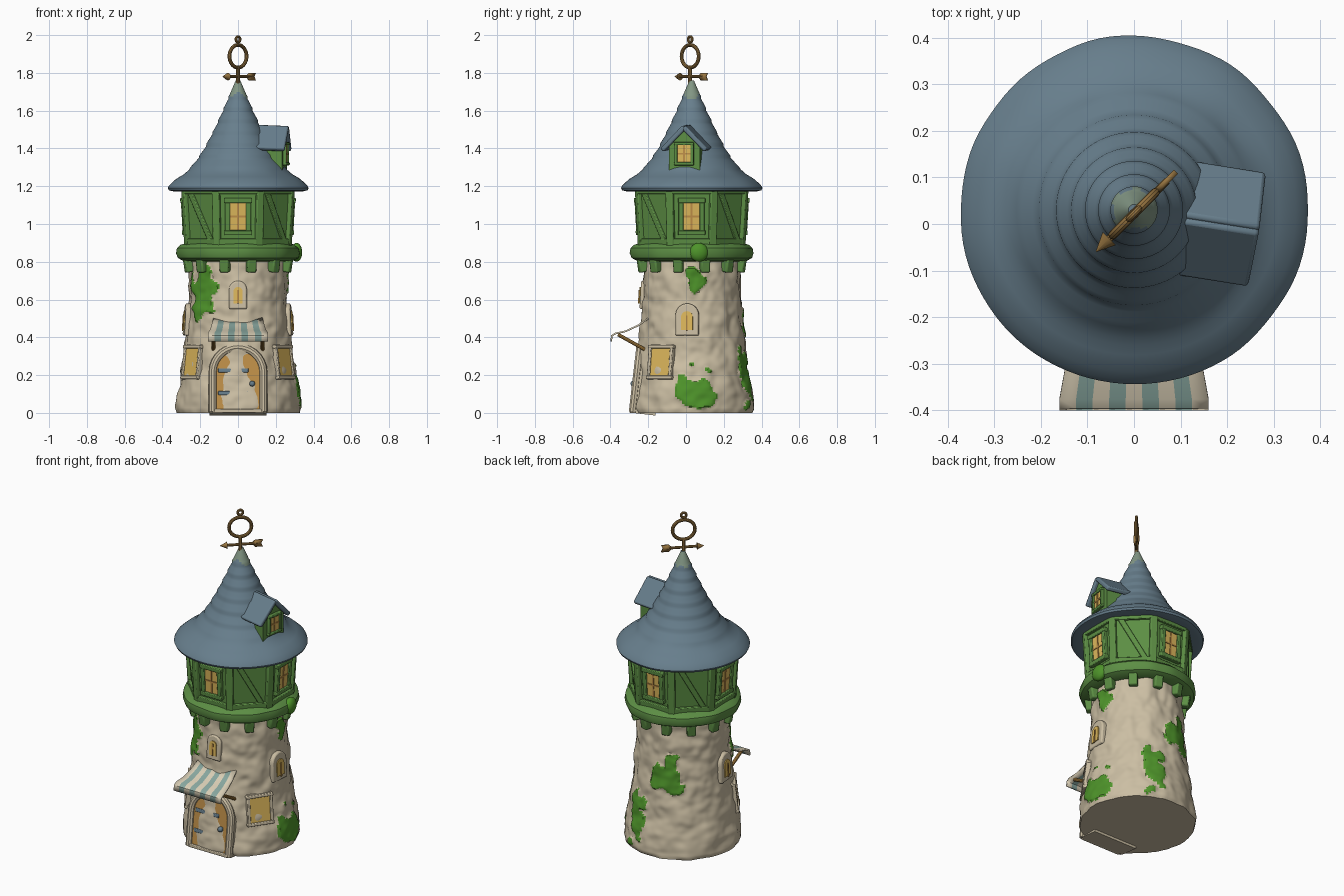
import bpy, bmesh, math
from mathutils import Matrix, Vector, noise

if "Cube" in bpy.data.objects:
    bpy.data.objects.remove(bpy.data.objects["Cube"])

CY = 0.03                                   # tower axis sits slightly behind the origin
R = math.radians

def material(name, rgb):
    m = bpy.data.materials.new(name)
    lin = [((c / 255 + 0.055) / 1.055) ** 2.4 for c in rgb]
    m.diffuse_color = (*lin, 1)
    m.use_nodes = True
    m.node_tree.nodes["Principled BSDF"].inputs["Base Color"].default_value = m.diffuse_color
    return m

STONE = material("stone", (203, 190, 163))
SLATE = material("slate_blue", (103, 126, 140))
GREEN = material("painted_green", (92, 142, 68))
MOSS = material("moss_green", (78, 148, 42))
PANE = material("window_yellow", (222, 184, 92))
WOOD = material("door_wood", (190, 143, 72))
BRONZE = material("bronze", (150, 116, 64))
TEAL = material("awning_teal", (137, 168, 160))
CREAM = material("awning_cream", (218, 207, 182))
TIP = material("tip_grey_green", (130, 150, 132))

def place(a):
    """Frame around the tower axis: a = 0 faces front, 90 faces +x, outward is local -y."""
    return Matrix.Translation((0, CY, 0)) @ Matrix.Rotation(R(a), 4, 'Z')

def finish(name, bm, *mats, bevel=0):
    bmesh.ops.recalc_face_normals(bm, faces=bm.faces)
    me = bpy.data.meshes.new(name)
    bm.to_mesh(me)
    bm.free()
    for m in mats:
        me.materials.append(m)
    ob = bpy.data.objects.new(name, me)
    bpy.context.collection.objects.link(ob)
    if bevel:
        b = ob.modifiers.new("soft_edges", 'BEVEL')
        b.width, b.segments = bevel, 2
    return ob

def block(name, a, x, r, z, w, d, h, mat, tilt=0, roll=0, bevel=0.004):
    bm = bmesh.new()
    bmesh.ops.create_cube(bm, size=1)
    bm.transform(place(a) @ Matrix.Translation((x, -r, z)) @ Matrix.Rotation(tilt, 4, 'X')
                 @ Matrix.Rotation(roll, 4, 'Y') @ Matrix.Diagonal((w, d, h, 1)))
    return finish(name, bm, mat, bevel=bevel)

def prism(name, a, pts, r, z, depth, mat, tilt=0, bevel=0):
    bm = bmesh.new()
    f = bm.faces.new([bm.verts.new((x, 0, h)) for x, h in pts])
    ext = bmesh.ops.extrude_face_region(bm, geom=[f])
    bmesh.ops.translate(bm, vec=(0, depth, 0),
                        verts=[g for g in ext["geom"] if isinstance(g, bmesh.types.BMVert)])
    bm.transform(place(a) @ Matrix.Translation((0, -r, z)) @ Matrix.Rotation(tilt, 4, 'X'))
    return finish(name, bm, mat, bevel=bevel)

def arch(w, h, n=14):
    top = [(-w * math.cos(math.pi * i / n), h - w + w * math.sin(math.pi * i / n)) for i in range(n + 1)]
    return [(-w, 0)] + top + [(w, 0)]

def tube(name, pts, rad, mat, matrix=Matrix(), cyclic=False):
    cu = bpy.data.curves.new(name, 'CURVE')
    cu.dimensions, cu.bevel_depth, cu.bevel_resolution, cu.use_fill_caps = '3D', rad, 3, True
    sp = cu.splines.new('POLY')
    sp.points.add(len(pts) - 1)
    for p, co in zip(sp.points, pts):
        p.co = (*(matrix @ Vector(co)), 1)
    sp.use_cyclic_u = cyclic
    cu.materials.append(mat)
    ob = bpy.data.objects.new(name, cu)
    bpy.context.collection.objects.link(ob)
    bpy.ops.object.select_all(action='DESELECT')
    ob.select_set(True)
    bpy.context.view_layer.objects.active = ob
    bpy.ops.object.convert(target='MESH')

def lathe(name, prof, n, mats, shape=None, rule=None, turn=0):
    """Revolve (r, z) points; shape(a, r, z) adjusts the radius, rule(a, z) picks the material."""
    bm = bmesh.new()
    rings = []
    for r, z in prof:
        ring = []
        for i in range(n):
            a = 360 * i / n + turn
            q = r + (shape(a, r, z) if shape else 0)
            ring.append(bm.verts.new((q * math.sin(R(a)), CY - q * math.cos(R(a)), z)))
        rings.append(ring)
    for k in range(len(rings) - 1):
        for i in range(n):
            f = bm.faces.new([rings[k][i], rings[k][(i + 1) % n], rings[k + 1][(i + 1) % n], rings[k + 1][i]])
            if rule:
                f.material_index = rule(360 * (i + 0.5) / n, (prof[k][1] + prof[k + 1][1]) / 2)
    bm.faces.new(rings[0])
    bm.faces.new(rings[-1])
    return finish(name, bm, *mats)

def wobble(a, z, f):
    return noise.noise(Vector((math.sin(R(a)) * f, math.cos(R(a)) * f, z * f * 3.5)))

# Stone tower with moss patches (angle, height, half angle, half height)
STEPS = [(0, .322), (.02, .328), (.1, .322), (.2, .303), (.3, .291), (.45, .273), (.6, .260), (.83, .254)]
PATCHES = [(-46, .65, 20, .14), (95, .11, 17, .12), (94, .71, 11, .08), (157, .2, 13, .16), (197, .48, 19, .13)]

def wall_radius(z):
    for (z0, r0), (z1, r1) in zip(STEPS, STEPS[1:]):
        if z <= z1:
            return r0 + (r1 - r0) * (z - z0) / (z1 - z0)
    return STEPS[-1][1]

def mossy(a, z):
    for pa, pz, wa, wz in PATCHES:
        da = (a - pa + 180) % 360 - 180
        if (da / wa) ** 2 + ((z - pz) / wz) ** 2 < 0.9 + 1.5 * wobble(a, z, 4.5):
            return 1
    return 0

lathe("stone_tower", [(wall_radius(.83 * i / 90), .83 * i / 90) for i in range(91)], 160, (STONE, MOSS),
      lambda a, r, z: .012 * wobble(a, z, 3.2) + .005 * wobble(a, z, 7) + .008 * mossy(a, z), mossy)

# Door, its stone arch and hinges
LEAN = -.115
prism("door_surround", 0, arch(.15, .36), .312, 0, .12, STONE, LEAN)
prism("door", 0, arch(.116, .335), .318, .015, .03, WOOD, LEAN)
tube("door_arch", [(x, 0, z) for x, z in arch(.134, .345)], .022, STONE,
     place(0) @ Matrix.Translation((0, -.312, .004)) @ Matrix.Rotation(LEAN, 4, 'X'))
for z in (.105, .225):
    block("door_hinge", 0, -.025, .319 - .115 * z, z, .16, .012, .022, SLATE, LEAN)
block("door_handle", 0, .075, .308, .155, .028, .03, .028, SLATE, bevel=.01)
block("door_step", 0, 0, .3, .01, .27, .06, .02, STONE)

# Striped awning and its brackets
bm = bmesh.new()
drape = [(-.20, .50), (-.255, .462), (-.32, .432), (-.375, .42), (-.393, .408), (-.396, .378)]
rows = [[bm.verts.new(((-1 + 2 * i / 9) * (.13 + .03 * min(k, 3) / 3), y, z)) for i in range(10)]
        for k, (y, z) in enumerate(drape)]
for k in range(5):
    for i in range(9):
        bm.faces.new([rows[k][i], rows[k][i + 1], rows[k + 1][i + 1], rows[k + 1][i]]).material_index = i % 2
awning = finish("awning", bm, CREAM, TEAL)
sol = awning.modifiers.new("cloth", 'SOLIDIFY')
sol.thickness, sol.offset = .009, 0
for s in (-1, 1):
    tube("awning_bracket", [(s * .13, -.36, .415), (s * .13, -.19, .32)], .010, WOOD)

def window(name, a, r, z, w, h, frame, t, tilt=0, bars=True, depth=.03):
    """Framed rectangular window; z is its middle."""
    block(name + "_pane", a, 0, r, z, w, .016, h, PANE, tilt, bevel=0)
    for s in (-1, 1):
        block(name + "_jamb", a, s * (w + t) / 2, r, z, t, depth, h + t, frame, tilt)
        zz = s * (h + t) / 2
        block(name + "_rail", a, 0, r + zz * math.sin(tilt), z + zz, w + 2.3 * t, depth + .006, t, frame, tilt)
    if bars:
        block(name + "_mullion", a, 0, r + .005, z, .010, .014, h, WOOD, tilt, bevel=0)
        block(name + "_crossbar", a, 0, r + .005, z, w, .014, .009, WOOD, tilt, bevel=0)

# Ground floor shop windows and small arched windows
for s in (-1, 1):
    block("shop_window_back", s * 56, 0, .265, .27, .15, .05, .18, STONE, LEAN)
    window("shop_window", s * 56, .290, .268, .118, .145, STONE, .018, LEAN, bars=False)
for a, z, w, h in ((0, .55, .047, .15), (85, .41, .062, .17), (-85, .41, .062, .17)):
    r = wall_radius(z) + .012
    prism("arched_window_stone", a, arch(w, h), r, z, .07, STONE, -.06, bevel=.008)
    prism("arched_window_pane", a, arch(w * .5, h * .58), r + .004, z + .03, .03, PANE, -.06)
    block("arched_window_bar", a, 0, r + .003, z + .065, .008, .006, h * .48, WOOD, -.06, bevel=0)

# Green ring, brackets below it and the eight-sided upper storey
lathe("green_ring", [(.24, .80), (.29, .805), (.318, .82), (.327, .845), (.322, .872), (.302, .89), (.27, .90)], 96,
      (GREEN,), lambda a, r, z: .007 * wobble(a, z, 3))
for i in range(12):
    block("ring_bracket", 15 + 30 * i, 0, .268, .785, .05, .05, .08, GREEN, .15, bevel=.008)
bm = bmesh.new()
bmesh.ops.create_icosphere(bm, subdivisions=3, radius=1)
bm.transform(place(97) @ Matrix.Translation((0, -.312, .85)) @ Matrix.Diagonal((.05, .03, .05, 1)))
finish("ring_moss", bm, MOSS)

lathe("upper_storey", [(.288, .87), (.308, 1.20)], 8, (GREEN,), turn=22.5)
OUT = .058
for i in range(8):
    a = 45 * i
    block("corner_post", a + 22.5, 0, .296, 1.04, .042, .03, .32, GREEN, OUT, bevel=.006)
    block("bottom_beam", a, 0, .269, .905, .21, .03, .035, GREEN, OUT)
    block("top_beam", a, 0, .284, 1.175, .22, .03, .03, GREEN, OUT)
    if i % 2:
        block("diagonal_brace", a, 0, .276, 1.04, .03, .026, .29, GREEN, OUT, roll=-.5)
    else:
        window("upper_window", a, .281, 1.04, .085, .145, GREEN, .026, OUT, depth=.034)

# Conical roof with soft shingle courses
CURVE = [(.27, 1.185), (.34, 1.172), (.368, 1.178), (.374, 1.19), (.366, 1.205), (.348, 1.222), (.33, 1.238), (.29, 1.262),
         (.25, 1.30), (.21, 1.35), (.178, 1.40), (.126, 1.50), (.08, 1.60), (.038, 1.70), (.012, 1.76)]
prof = []
for (r0, z0), (r1, z1) in zip(CURVE, CURVE[1:]):
    n = max(1, round((z1 - z0) / .012))
    prof += [(r0 + (r1 - r0) * i / n, z0 + (z1 - z0) * i / n) for i in range(n)]
prof.append(CURVE[-1])

def shingle(a, r, z):
    course = .007 * (.5 - ((z - 1.23) / .062) % 1) if 1.24 < z < 1.68 else 0
    return course + (.005 * wobble(a, 0, 2.5) if r > .25 else 0)

lathe("cone_roof", prof, 96, (SLATE, TIP), shingle, lambda a, z: int(z > 1.68 + .03 * wobble(a, 0, 1.5)))

# Dormer on the right
D = 81
prism("dormer_body", D, [(-.083, 1.28), (.083, 1.28), (.083, 1.42), (0, 1.495), (-.083, 1.42)], .25, 0, .2, GREEN)
for s in (-1, 1):
    block("dormer_roof", D, s * .058, .185, 1.455, .17, .17, .026, SLATE, .04, roll=s * .8, bevel=.008)
window("dormer_window", D, .252, 1.372, .07, .09, GREEN, .016)

# Bronze weather vane turned forty-five degrees
V = place(45)
V.translation.y = .022
def loop(rx, rz, z):
    return [(rx * math.cos(R(i * 10)), 0, z + rz * math.sin(R(i * 10))) for i in range(36)]
tube("vane_rod", [(0, 0, 1.72), (0, 0, 1.83)], .011, BRONZE, V)
tube("vane_ring", loop(.064, .060, 1.888), .010, BRONZE, V, True)
tube("vane_loop", loop(.015, .015, 1.977), .0075, BRONZE, V, True)
tube("vane_arrow", [(-.09, 0, 1.78), (.1, 0, 1.78)], .008, BRONZE, V)
bm = bmesh.new()
bmesh.ops.create_cone(bm, cap_ends=True, segments=12, radius1=.02, radius2=.001, depth=.04)
bm.transform(V @ Matrix.Translation((-.095, 0, 1.78)) @ Matrix.Rotation(R(-90), 4, 'Y'))
finish("vane_arrow_head", bm, BRONZE)
bm = bmesh.new()
f = bm.faces.new([bm.verts.new((x, 0, 1.78 + z)) for x, z in
                  ((.07, .006), (.085, .02), (.128, .02), (.118, 0), (.128, -.02), (.085, -.02), (.07, -.006))])
bm.transform(V)
fletch = finish("vane_arrow_tail", bm, BRONZE)
sol = fletch.modifiers.new("thickness", 'SOLIDIFY')
sol.thickness, sol.offset = .012, 0

# Smooth shading with crisp corners
bpy.ops.object.select_all(action='SELECT')
bpy.context.view_layer.objects.active = bpy.data.objects["stone_tower"]
bpy.ops.object.shade_smooth_by_angle(angle=R(35))
